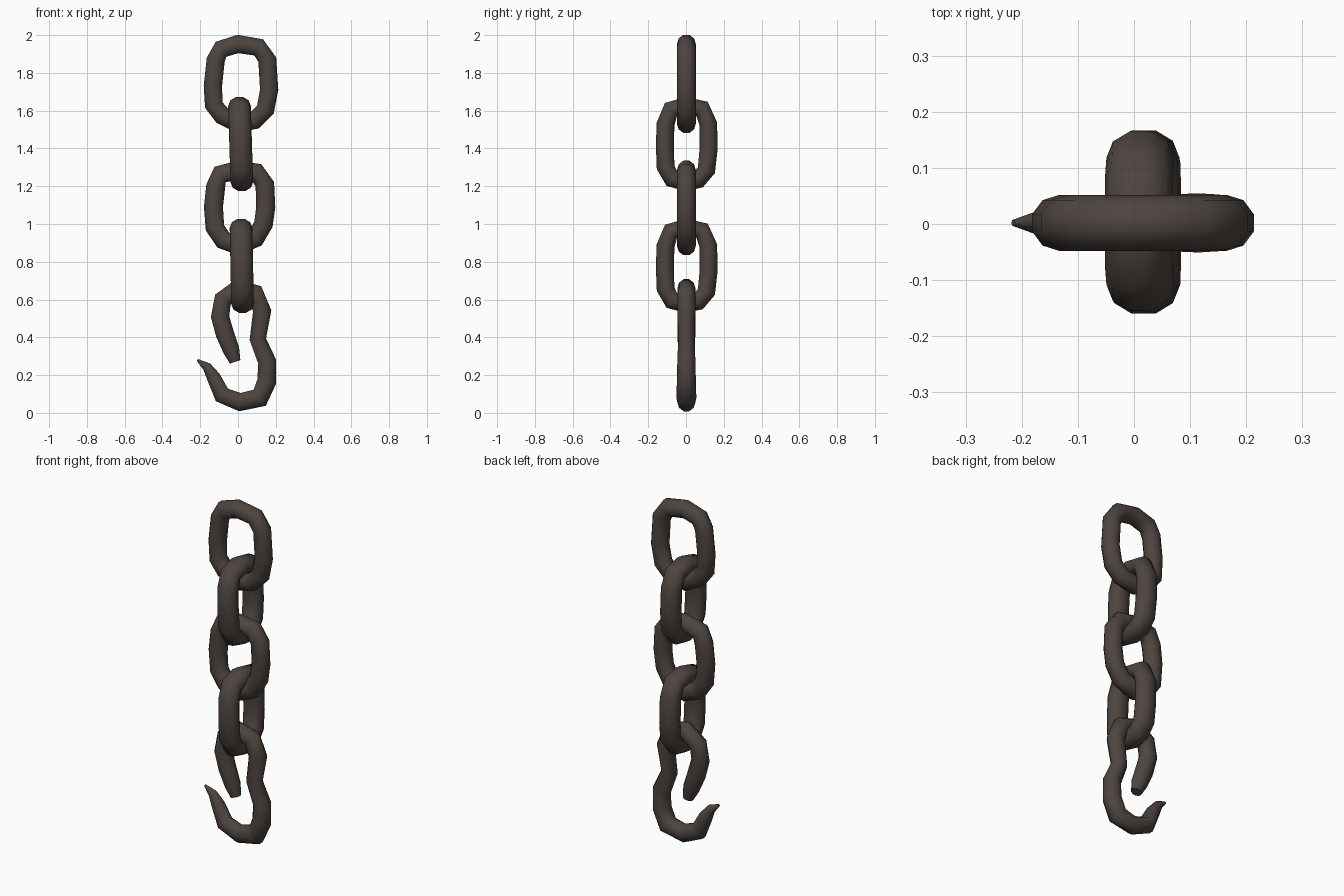
import bpy, bmesh, math
from mathutils import Vector

if "Cube" in bpy.data.objects:
    bpy.data.objects.remove(bpy.data.objects["Cube"])

iron = bpy.data.materials.new("dark brown iron")
iron.diffuse_color = (0.075, 0.058, 0.050, 1)
iron.use_nodes = True
iron.node_tree.nodes["Principled BSDF"].inputs["Base Color"].default_value = iron.diffuse_color
SIDES = 10


def tube(name, path, flat, wide, closed=True, plane="xz", lean=(0, 0), taper=None):
    """Sweep an oval section along a planar path; lean = out-of-plane offset (top, bottom)."""
    n = len(path)
    pts = [Vector(p) for p in path]
    zs = [p.y for p in pts]
    top, bottom = max(zs), min(zs)
    bm = bmesh.new()
    rings = []
    for i, p in enumerate(pts):
        if closed:
            a, b = pts[i - 1], pts[(i + 1) % n]
        else:
            a, b = pts[max(i - 1, 0)], pts[min(i + 1, n - 1)]
        t = (b - a).normalized()
        nrm = Vector((-t.y, t.x))
        k = taper[i] if taper else 1
        off = lean[1] + (lean[0] - lean[1]) * (p.y - bottom) / (top - bottom)
        ring = []
        for j in range(SIDES):
            ang = 2 * math.pi * (j + 0.5) / SIDES
            q = p + nrm * (flat * k * math.cos(ang))
            o = off + wide * k * math.sin(ang)
            co = (q.x, o, q.y) if plane == "xz" else (o, q.x, q.y)
            ring.append(bm.verts.new(co))
        rings.append(ring)
    for i in range(n if closed else n - 1):
        r, s = rings[i], rings[(i + 1) % n]
        for j in range(SIDES):
            m = (j + 1) % SIDES
            bm.faces.new((r[j], r[m], s[m], s[j]))
    if not closed:
        bm.faces.new(rings[0])
        bm.faces.new(rings[-1])
    bmesh.ops.recalc_face_normals(bm, faces=bm.faces)
    me = bpy.data.meshes.new(name)
    bm.to_mesh(me)
    bm.free()
    me.materials.append(iron)
    ob = bpy.data.objects.new(name, me)
    bpy.context.collection.objects.link(ob)
    bpy.context.view_layer.objects.active = ob
    ob.select_set(True)
    bpy.ops.object.shade_smooth_by_angle(angle=math.radians(60))
    ob.select_set(False)
    return ob


# front-facing links
tube("top_link", [(-.09, 1.925), (0, 1.953), (.11, 1.935), (.155, 1.87), (.165, 1.71),
                  (.145, 1.605), (.09, 1.55), (0, 1.53), (-.085, 1.575), (-.128, 1.63),
                  (-.133, 1.73), (-.118, 1.87)], .051, .05, lean=(.002, .002))
tube("middle_link", [(-.095, 1.262), (0, 1.285), (.10, 1.272), (.142, 1.21), (.147, 1.09),
                     (.135, 1.00), (.093, .925), (0, .885), (-.078, .915), (-.122, .98),
                     (-.13, 1.09), (-.118, 1.20)], .053, .05, lean=(.002, .002))

# side-facing links share one loop shape
loop = [(-.08, .205), (0, .225), (.085, .21), (.118, .13), (.119, -.01), (.108, -.115),
        (.065, -.165), (0, -.178), (-.075, -.16), (-.108, -.10), (-.112, .02), (-.108, .13)]
for name, z, lean in (("upper_side_link", 1.40, (.008, .02)), ("lower_side_link", .755, (.016, .024))):
    tube(name, [(y, z + h) for y, h in loop], .05, .06, plane="yz", lean=lean)

# open hook, from the blunt end over the top to the pointed tip
tube("hook", [(-.015, .27), (-.035, .33), (-.07, .42), (-.095, .51), (-.08, .60), (0, .66),
              (.09, .635), (.128, .54), (.105, .39), (.155, .27), (.152, .165), (.115, .08),
              (.01, .057), (-.085, .095), (-.13, .19), (-.165, .245), (-.215, .28)],
     .051, .048, closed=False, lean=(.002, .002),
     taper=[.6, .9, 1, 1, 1, 1, 1, 1, .9, 1, 1.05, 1.1, 1, .95, .75, .5, .12])
